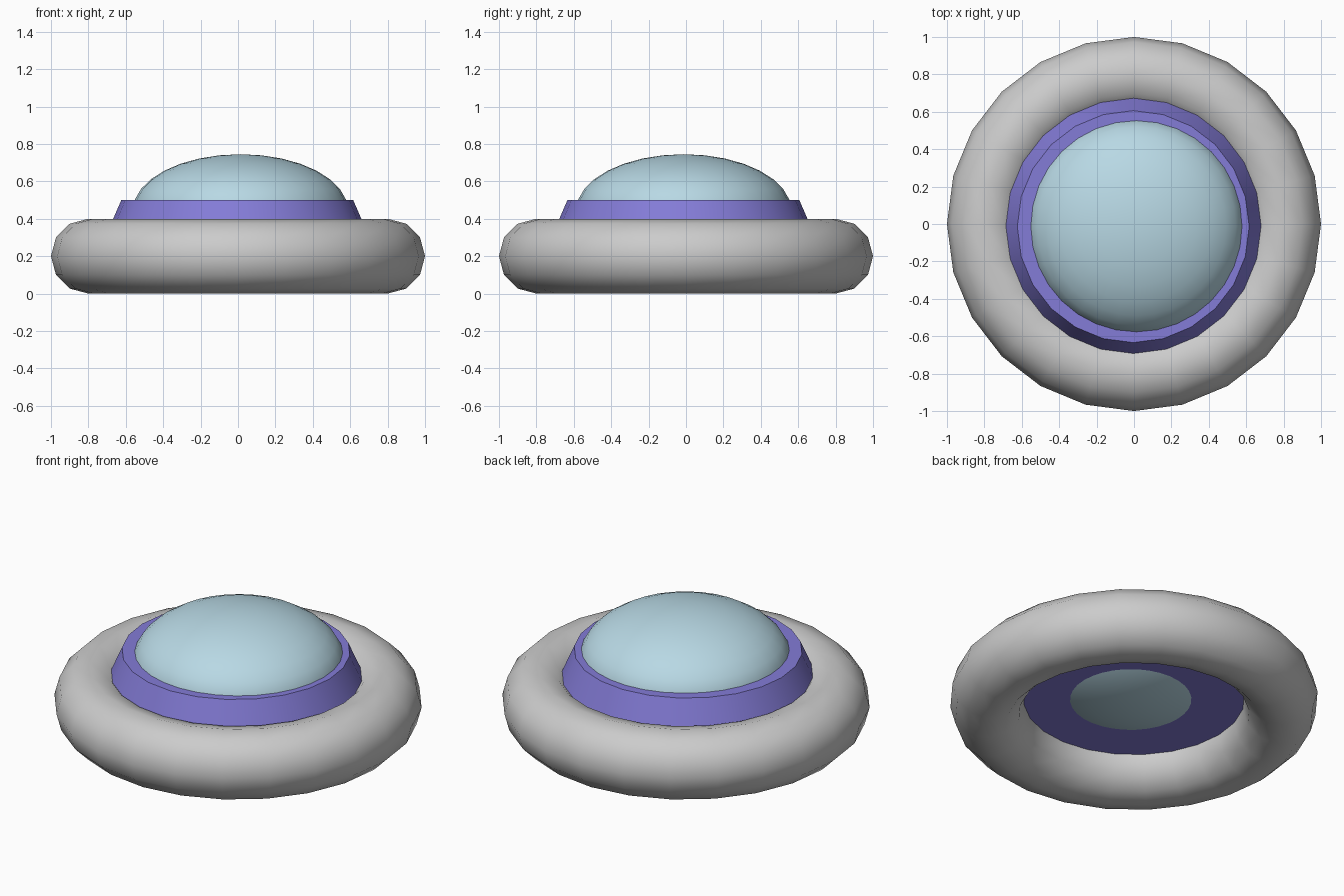
import bpy
import math

if "Cube" in bpy.data.objects:
    bpy.data.objects.remove(bpy.data.objects["Cube"])


def finish(name, angle=30, colour=None):
    """Name the active object, shade it and colour it if asked."""
    obj = bpy.context.object
    obj.name = name
    bpy.ops.object.shade_smooth_by_angle(angle=math.radians(angle))
    if colour:
        mat = bpy.data.materials.new(name + "_colour")
        mat.diffuse_color = (*colour, 1)
        mat.use_nodes = True
        mat.node_tree.nodes["Principled BSDF"].inputs["Base Color"].default_value = mat.diffuse_color
        obj.data.materials.append(mat)
    return obj


# Rounded outer ring, open in the middle
bpy.ops.mesh.primitive_torus_add(major_segments=24, minor_segments=12,
                                 major_radius=0.8, minor_radius=0.2,
                                 location=(0, 0, 0.2))
finish("outer_ring", 40)

# Tapered collar, its foot buried in the ring
bpy.ops.mesh.primitive_cone_add(vertices=24, radius1=0.75, radius2=0.62, depth=0.3,
                                location=(-0.004, -0.014, 0.35))
finish("collar", 30, (0.23, 0.20, 0.68))

# Flattened dome, bulging through both faces of the collar
bpy.ops.mesh.primitive_uv_sphere_add(segments=32, ring_count=16, radius=1,
                                     location=(0.013, -0.012, 0.445))
bpy.context.object.scale = (0.575, 0.575, 0.3)
bpy.ops.object.transform_apply(location=False, rotation=False, scale=True)
finish("dome", 40, (0.48, 0.69, 0.78))
